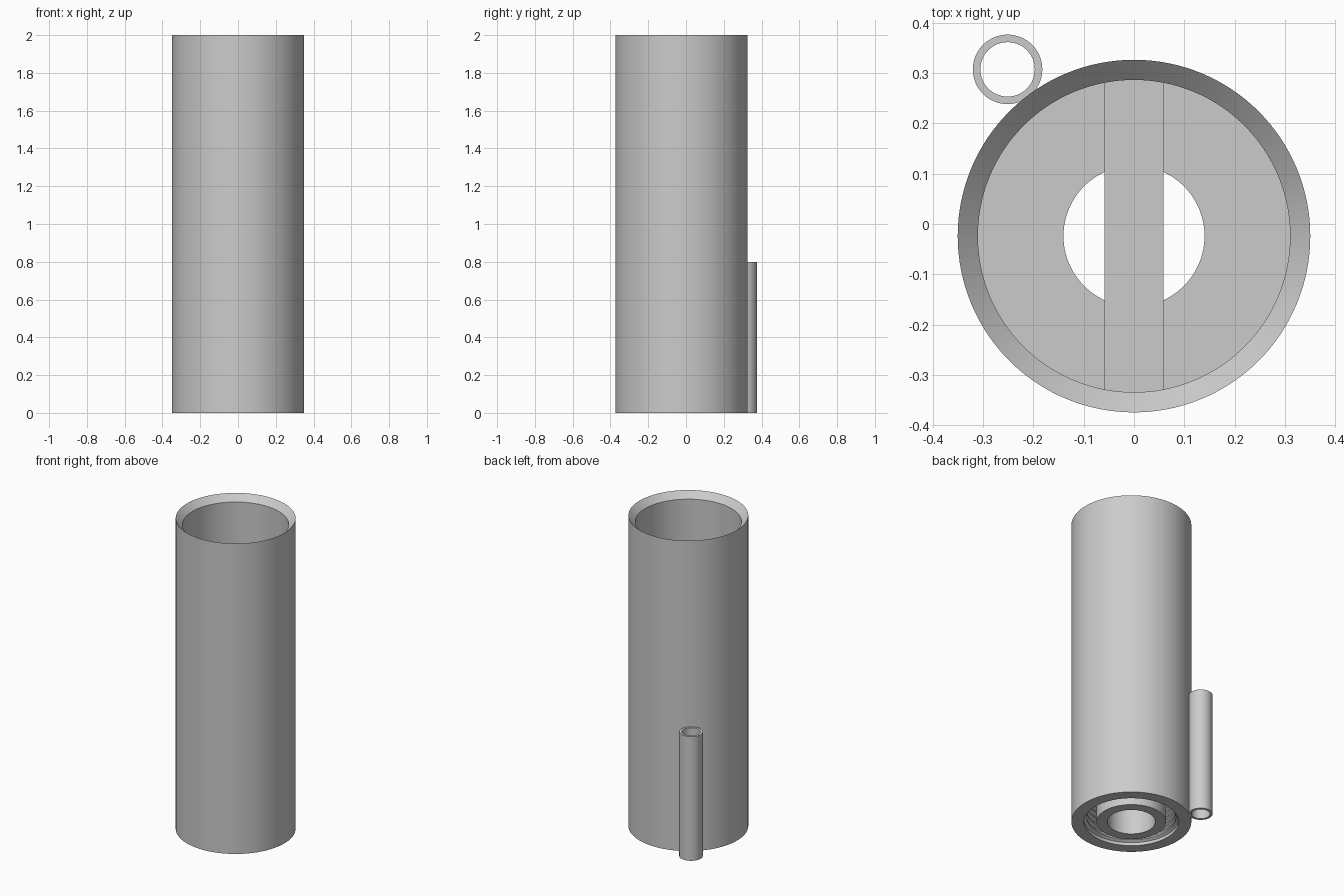
import bpy, bmesh, math
from mathutils import Matrix

cube = bpy.data.objects.get("Cube")
if cube:
    bpy.data.objects.remove(cube, do_unlink=True)

grey = bpy.data.materials.new("plain_grey")
grey.use_nodes = True
colour = (0.6, 0.6, 0.6, 1)
grey.diffuse_color = colour
grey.node_tree.nodes["Principled BSDF"].inputs["Base Color"].default_value = colour

AXIS_Y = -0.024


def add_object(name, bm, location):
    bmesh.ops.recalc_face_normals(bm, faces=bm.faces)
    mesh = bpy.data.meshes.new(name)
    bm.to_mesh(mesh)
    bm.free()
    mesh.materials.append(grey)
    obj = bpy.data.objects.new(name, mesh)
    obj.location = location
    bpy.context.collection.objects.link(obj)
    bpy.ops.object.select_all(action="DESELECT")
    obj.select_set(True)
    bpy.context.view_layer.objects.active = obj
    bpy.ops.object.shade_smooth_by_angle(angle=math.radians(30))
    return obj


def lathe(name, profile, location, sides):
    """Turn a closed (radius, height) outline about the vertical axis."""
    bm = bmesh.new()
    rings = []
    for i in range(sides):
        a = math.tau * i / sides
        rings.append([bm.verts.new((r * math.cos(a), r * math.sin(a), z))
                      for r, z in profile])
    count = len(profile)
    for i, ring in enumerate(rings):
        after = rings[(i + 1) % sides]
        for j in range(count):
            k = (j + 1) % count
            bm.faces.new((ring[j], after[j], after[k], ring[k]))
    return add_object(name, bm, location)


# Thread ridges lining the recess at the bottom, from the top down
pitch, turns, root, crest = 0.04, 5, 0.277, 0.26
thread = [(root, pitch * (turns + 1))]
for i in reversed(range(turns)):
    z = pitch * (i + 0.5)
    thread += [(root, z + 0.03), (crest, z + 0.02),
               (crest, z + 0.01), (root, z)]

# Body: central tube, threaded recess, outer wall, bevelled rim, inner floor
body = [(0.14, 0), (0.203, 0), (0.203, pitch * (turns + 1))]
body += thread
body += [(root, 0), (0.35, 0), (0.35, 2), (0.31, 1.96), (0.31, 0.8), (0.14, 0.8)]
lathe("body_tube", body, (0, AXIS_Y, 0), 128)

# Small open guide tube on the back right of the body
lathe("guide_tube", [(0.054, 0), (0.069, 0), (0.069, 0.8), (0.054, 0.8)],
      (-0.251, 0.307, 0), 64)

# Cross bar spanning the inner floor, its ends sunk in the wall
bm = bmesh.new()
bmesh.ops.create_cube(bm, size=1, matrix=Matrix.Diagonal((0.118, 0.65, 0.1, 1)))
add_object("cross_bar", bm, (0, AXIS_Y, 0.85))
